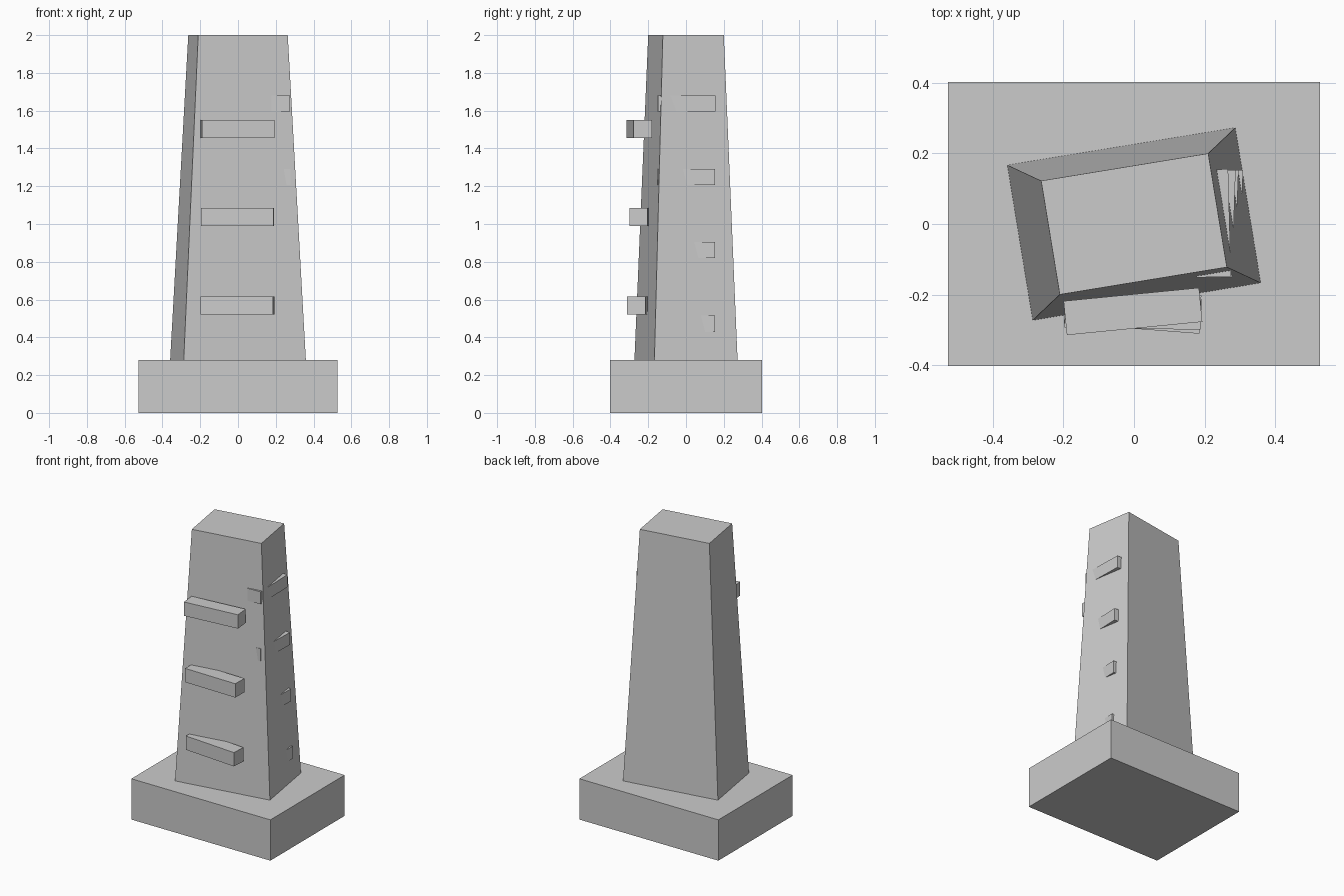
import bpy, bmesh
from math import radians
from mathutils import Matrix

if "Cube" in bpy.data.objects:
    bpy.data.objects.remove(bpy.data.objects["Cube"])


def block(name, size, loc, turn=0.0, top_scale=1.0):
    """Box with optional turn about z (degrees) and tapered top."""
    bm = bmesh.new()
    bmesh.ops.create_cube(bm, size=1.0)
    for v in bm.verts:
        k = top_scale if v.co.z > 0 else 1.0
        v.co.x *= size[0] * k
        v.co.y *= size[1] * k
        v.co.z *= size[2]
    bmesh.ops.transform(bm, matrix=Matrix.Rotation(radians(turn), 4, 'Z'), verts=bm.verts)
    mesh = bpy.data.meshes.new(name)
    bm.to_mesh(mesh)
    bm.free()
    obj = bpy.data.objects.new(name, mesh)
    obj.location = loc
    bpy.context.collection.objects.link(obj)
    return obj


# Plinth
block("base", (1.056, 0.806, 0.28), (0, 0, 0.14))

# Tapered, slightly twisted pillar
block("pillar", (0.655, 0.446, 1.72), (0, 0, 1.14), turn=9.3, top_scale=0.733)

# Three front slats, each a little askew
for i, (z, turn) in enumerate([(0.568, -4.4), (1.037, -1.0), (1.503, 5.6)]):
    block(f"front_slat_{i + 1}", (0.386, 0.097, 0.095), (-0.003, -0.248, z), turn)

# Four side slats, mostly sunk into the right face
side = [(0.472, 0.255, -2.0), (0.863, 0.242, -2.0), (1.248, 0.234, -2.0), (1.638, 0.222, 1.5)]
for i, (z, x, turn) in enumerate(side):
    block(f"side_slat_{i + 1}", (0.098, 0.305, 0.085), (x, 0.002, z), turn)
